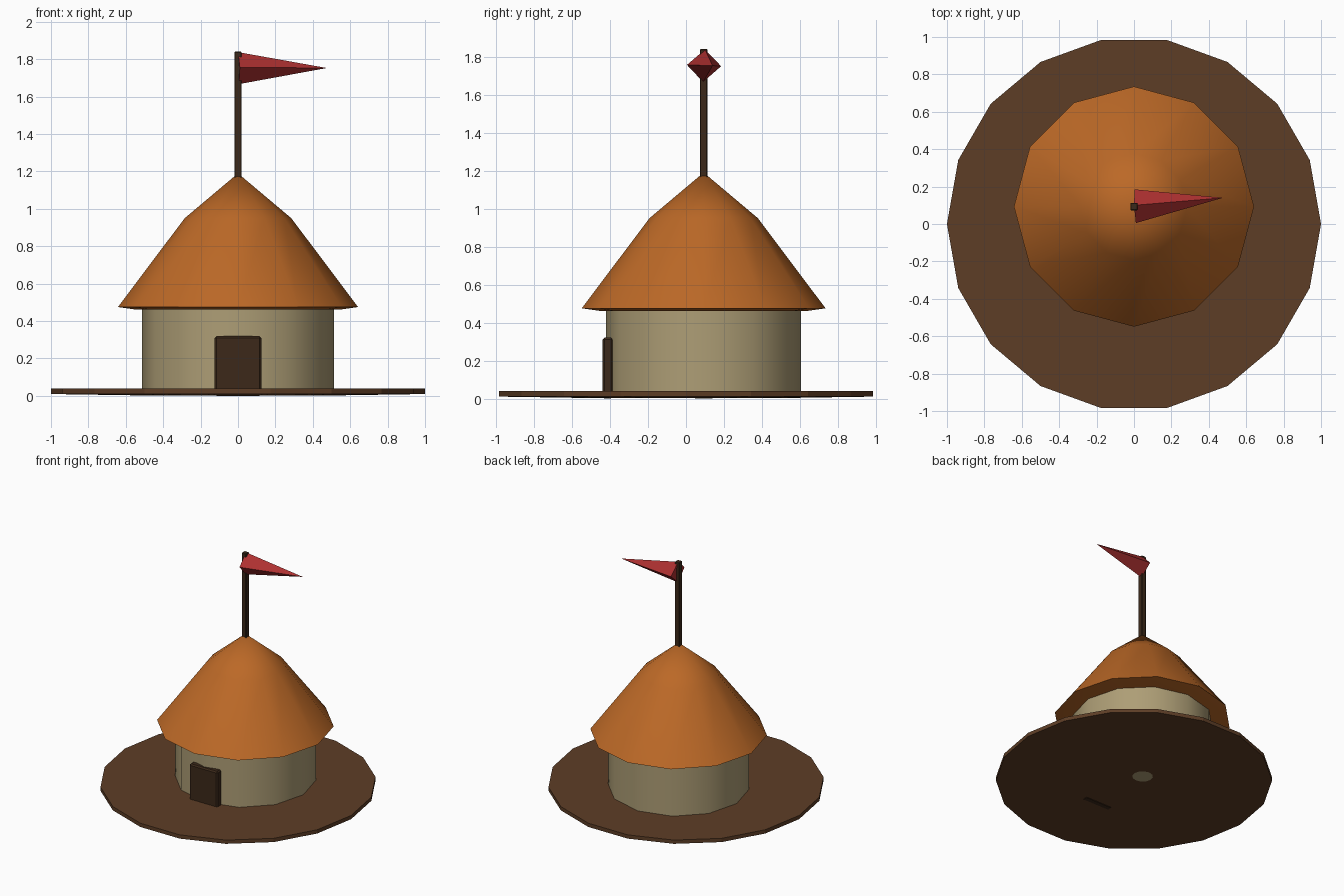
import bpy, bmesh, math
from mathutils import Vector

if "Cube" in bpy.data.objects:
    bpy.data.objects.remove(bpy.data.objects["Cube"])

CY = 0.093  # the hut stands slightly behind the middle of the ground disc


def finish(name, bm, color, smooth=None):
    bmesh.ops.recalc_face_normals(bm, faces=bm.faces)
    me = bpy.data.meshes.new(name)
    bm.to_mesh(me)
    bm.free()
    ob = bpy.data.objects.new(name, me)
    bpy.context.collection.objects.link(ob)
    mat = bpy.data.materials.new(name + "_colour")
    mat.diffuse_color = (*color, 1)
    mat.use_nodes = True
    mat.node_tree.nodes["Principled BSDF"].inputs["Base Color"].default_value = mat.diffuse_color
    me.materials.append(mat)
    if smooth:
        bpy.ops.object.select_all(action='DESELECT')
        ob.select_set(True)
        bpy.context.view_layer.objects.active = ob
        bpy.ops.object.shade_smooth_by_angle(angle=math.radians(smooth))
    return ob


def lathe(name, profile, sides, cy, color, smooth=None):
    """Spin (radius, z) points around a vertical axis at y = cy."""
    bm = bmesh.new()
    rings = []
    for r, z in profile:
        n = sides if r > 0 else 1
        rings.append([bm.verts.new((r * math.cos(math.tau * i / sides),
                                    cy + r * math.sin(math.tau * i / sides), z))
                      for i in range(n)])
    for a, b in zip(rings, rings[1:]):
        for i in range(sides):
            j = (i + 1) % sides
            quad = [a[i % len(a)], a[j % len(a)], b[j % len(b)], b[i % len(b)]]
            bm.faces.new(list(dict.fromkeys(quad)))
    return finish(name, bm, color, smooth)


def box(name, lo, hi, color, bevel):
    bm = bmesh.new()
    bmesh.ops.create_cube(bm, size=1)
    lo, hi = Vector(lo), Vector(hi)
    for v in bm.verts:
        v.co = (lo + hi) / 2 + v.co * (hi - lo)
    bmesh.ops.bevel(bm, geom=bm.edges[:], offset=bevel, segments=1, affect='EDGES')
    return finish(name, bm, color)


DARK = (0.045, 0.022, 0.010)

# Ground disc
lathe("ground_disc", [(0, 0.002), (0.55, 0.003), (1, 0.01), (1, 0.04), (0, 0.04)],
      18, 0, (0.11, 0.047, 0.019))

# Round wall
lathe("wall", [(0, 0), (0.513, 0.015), (0.513, 0.475), (0, 0.475)],
      12, CY, (0.42, 0.34, 0.18), 40)

# Thatched roof with a thin underside
lathe("roof", [(0, 0.458), (0.55, 0.462), (0.642, 0.475), (0.285, 0.95), (0, 1.19)],
      12, CY, (0.50, 0.14, 0.02), 40)

# Door and flag pole
box("door", (-0.125, -0.44, 0), (0.125, -0.385, 0.32), DARK, 0.01)
box("flag_pole", (-0.02, CY - 0.02, 1.1), (0.02, CY + 0.02, 1.84), DARK, 0.004)

# Pennant: a four-sided spike
bm = bmesh.new()
base = [bm.verts.new(p) for p in ((0.003, 0.185, 1.75), (0, 0.1, 1.838),
                                  (0.01, 0.005, 1.757), (0.005, 0.09, 1.667))]
tip = bm.verts.new((0.475, 0.14, 1.753))
bm.faces.new(base)
for i in range(4):
    bm.faces.new((base[i], base[(i + 1) % 4], tip))
finish("pennant", bm, (0.42, 0.03, 0.03))
